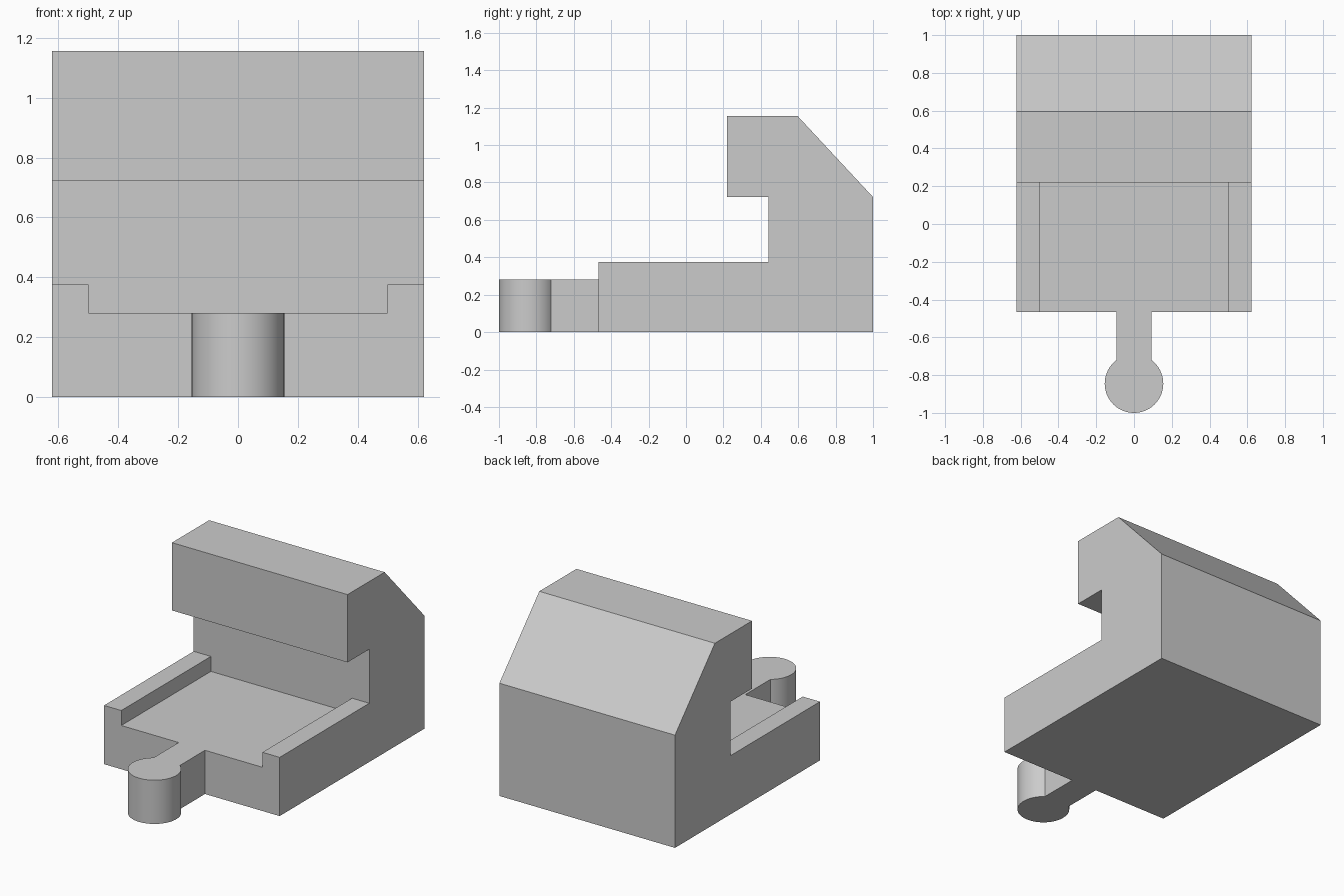
import bpy, bmesh, math
from mathutils import Vector

if "Cube" in bpy.data.objects:
    bpy.data.objects.remove(bpy.data.objects["Cube"], do_unlink=True)

grey = bpy.data.materials.new("plain grey")
grey.use_nodes = True
colour = (0.6, 0.6, 0.6, 1)
grey.diffuse_color = colour
grey.node_tree.nodes["Principled BSDF"].inputs["Base Color"].default_value = colour


def prism(name, points, sweep):
    """Extrude a closed planar outline along a vector."""
    bm = bmesh.new()
    face = bm.faces.new([bm.verts.new(p) for p in points])
    out = bmesh.ops.extrude_face_region(bm, geom=[face])
    top = [v for v in out["geom"] if isinstance(v, bmesh.types.BMVert)]
    bmesh.ops.translate(bm, verts=top, vec=Vector(sweep))
    bmesh.ops.recalc_face_normals(bm, faces=bm.faces)
    mesh = bpy.data.meshes.new(name)
    bm.to_mesh(mesh)
    bm.free()
    mesh.materials.append(grey)
    obj = bpy.data.objects.new(name, mesh)
    bpy.context.collection.objects.link(obj)
    return obj


def combine(target, tool, operation):
    """Apply a boolean and discard the tool object."""
    mod = target.modifiers.new(operation, "BOOLEAN")
    mod.operation, mod.object, mod.solver = operation, tool, "EXACT"
    bpy.context.view_layer.objects.active = target
    bpy.ops.object.modifier_apply(modifier=mod.name)
    bpy.data.objects.remove(tool, do_unlink=True)


HALF = 0.622
FRONT, WALL, FLOOR, RAIL = -0.467, 0.44, 0.28, 0.376

# Body: hooked side profile swept across the width
side = [(FRONT, 0), (1, 0), (1, 0.722), (0.596, 1.156), (0.22, 1.156),
        (0.22, 0.722), (WALL, 0.722), (WALL, RAIL), (FRONT, RAIL)]
body = prism("hooked_body", [(-HALF, y, z) for y, z in side], (2 * HALF, 0, 0))

# Recessed channel between the two side rails
channel = [(-0.5, FRONT - 0.1), (0.5, FRONT - 0.1), (0.5, WALL), (-0.5, WALL)]
cutter = prism("channel_cutter", [(x, y, FLOOR) for x, y in channel], (0, 0, 0.2))
combine(body, cutter, "DIFFERENCE")

# Front tab: narrow neck ending in a round knob
R, NECK, CY = 0.155, 0.093, -0.845
gap = math.asin(NECK / R)
steps = 64
arc = [math.pi / 2 + gap + (2 * math.pi - 2 * gap) * i / steps for i in range(steps + 1)]
outline = [(R * math.cos(a), CY + R * math.sin(a), 0) for a in arc]
outline += [(NECK, FRONT, 0), (-NECK, FRONT, 0)]
combine(body, prism("round_tab", outline, (0, 0, FLOOR)), "UNION")

# Smooth the knob, keep every corner crisp
bpy.ops.object.select_all(action="DESELECT")
body.select_set(True)
bpy.context.view_layer.objects.active = body
bpy.ops.object.shade_smooth_by_angle(angle=math.radians(30))
